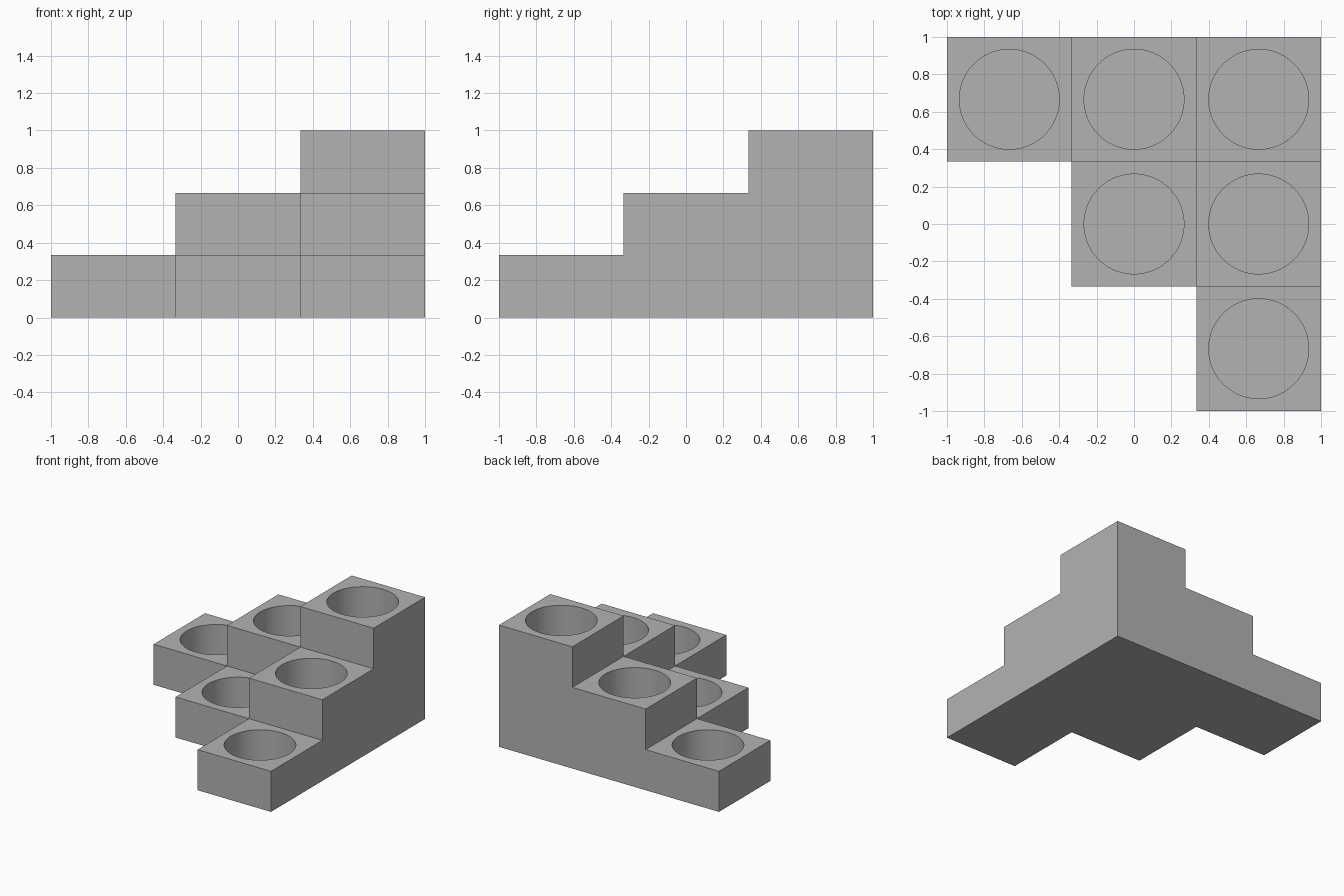
import bpy
import bmesh
from mathutils import Matrix, Vector

if "Cube" in bpy.data.objects:
    bpy.data.objects.remove(bpy.data.objects["Cube"], do_unlink=True)

CELL = 2 / 3          # plan size of one step
RISE = 1 / 3          # height of one step
WELL_RADIUS = 0.267
WELL_DEPTH = 0.27

grey = bpy.data.materials.new("plain_grey")
grey.use_nodes = True
grey.diffuse_color = (0.45, 0.45, 0.45, 1)
grey.node_tree.nodes["Principled BSDF"].inputs["Base Color"].default_value = grey.diffuse_color


def make_object(name, bm):
    mesh = bpy.data.meshes.new(name)
    bm.to_mesh(mesh)
    bm.free()
    obj = bpy.data.objects.new(name, mesh)
    bpy.context.collection.objects.link(obj)
    mesh.materials.append(grey)
    return obj


def level(i, j):
    """Number of rises at a cell; the tall corner is back left."""
    inside = -1 <= i <= 1 and -1 <= j <= 1
    return max(0, i + j + 1) if inside else 0


cells = [(i, j) for i in (-1, 0, 1) for j in (-1, 0, 1) if level(i, j)]

# Stepped body: tops, undersides and only the exposed walls
bm = bmesh.new()


def quad(center, u, v):
    bm.faces.new([bm.verts.new(center + u * a + v * b)
                  for a, b in ((-1, -1), (1, -1), (1, 1), (-1, 1))])


half = CELL / 2
up = Vector((0, 0, RISE / 2))
for i, j in cells:
    x, y = i * CELL, j * CELL
    for z in (0, level(i, j) * RISE):
        quad(Vector((x, y, z)), Vector((half, 0, 0)), Vector((0, half, 0)))
    for dx, dy in ((1, 0), (-1, 0), (0, 1), (0, -1)):
        for k in range(level(i + dx, j + dy), level(i, j)):
            quad(Vector((x + dx * half, y + dy * half, (k + 0.5) * RISE)),
                 Vector((-dy, dx, 0)) * half, up)
bmesh.ops.remove_doubles(bm, verts=bm.verts, dist=0.001)
bmesh.ops.recalc_face_normals(bm, faces=bm.faces)
bmesh.ops.dissolve_limit(bm, angle_limit=0.01, verts=bm.verts, edges=bm.edges)
body = make_object("stepped_holder", bm)

# Round wells sunk into every step
bm = bmesh.new()
for i, j in cells:
    top = level(i, j) * RISE
    height = WELL_DEPTH + 0.05
    bmesh.ops.create_cone(
        bm, cap_ends=True, segments=96, radius1=WELL_RADIUS, radius2=WELL_RADIUS, depth=height,
        matrix=Matrix.Translation((i * CELL, j * CELL, top - WELL_DEPTH + height / 2)))
cutter = make_object("well_cutter", bm)
cutter.hide_render = True

cut = body.modifiers.new("wells", 'BOOLEAN')
cut.operation = 'DIFFERENCE'
cut.solver = 'EXACT'
cut.object = cutter

bpy.ops.object.select_all(action='DESELECT')
body.select_set(True)
bpy.context.view_layer.objects.active = body
bpy.ops.object.modifier_apply(modifier=cut.name)
bpy.data.objects.remove(cutter, do_unlink=True)
bpy.ops.object.shade_smooth_by_angle(angle=0.5)
